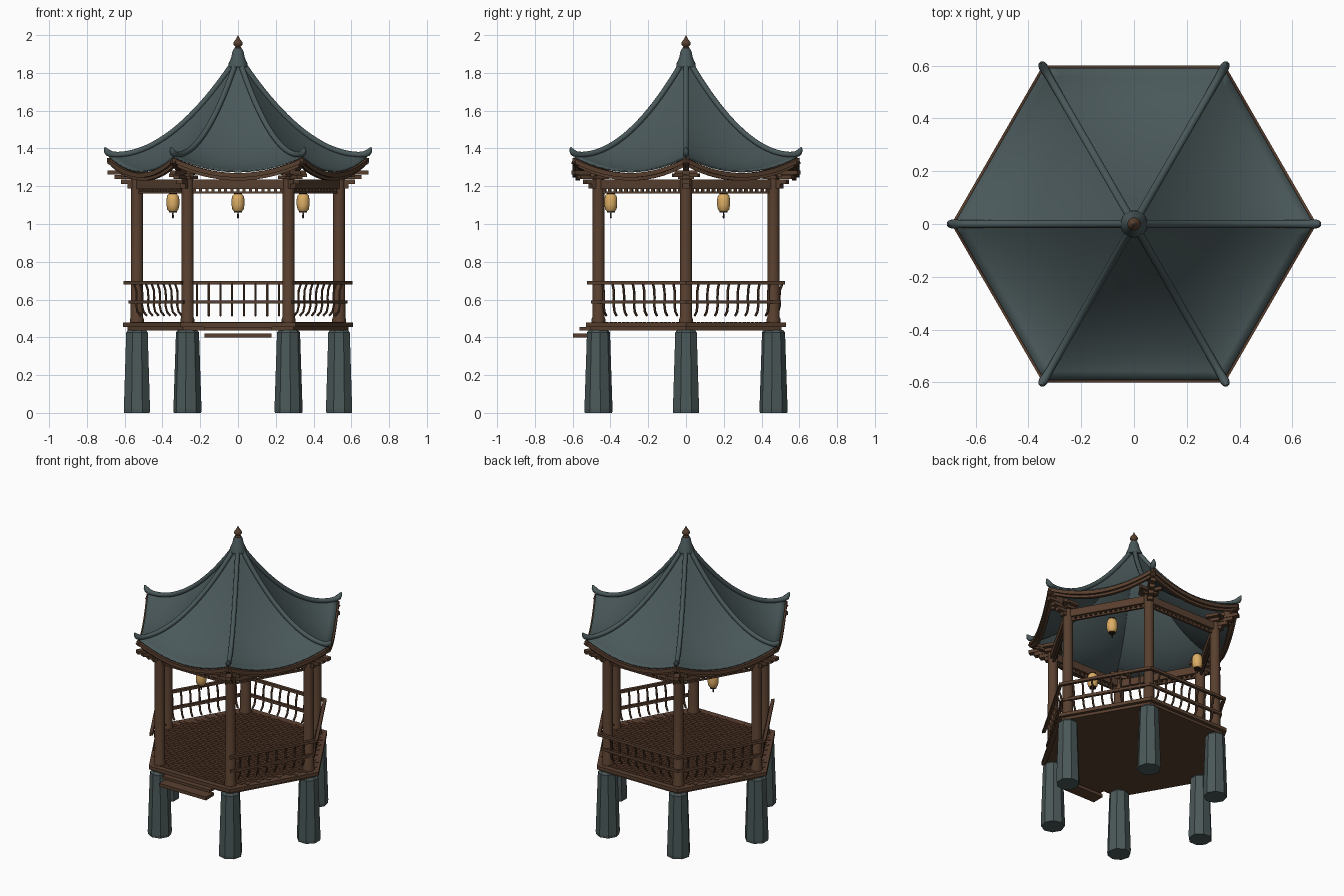
import bpy, bmesh, math
from mathutils import Vector, Matrix

if "Cube" in bpy.data.objects:
    bpy.data.objects.remove(bpy.data.objects["Cube"])

COS30 = math.cos(math.pi / 6)
UP = Vector((0, 0, 1))


def material(name, rgb):
    m = bpy.data.materials.new(name)
    m.use_nodes = True
    m.diffuse_color = (*rgb, 1)
    m.node_tree.nodes["Principled BSDF"].inputs["Base Color"].default_value = (*rgb, 1)
    return m


WOOD = material("brown wood", (0.098, 0.050, 0.028))
DECK = material("deck wood", (0.098, 0.045, 0.024))
TILE = material("slate roof", (0.068, 0.098, 0.102))
STONE = material("grey stone", (0.070, 0.098, 0.098))
PAPER = material("lantern paper", (0.72, 0.42, 0.13))
DARK = material("dark trim", (0.035, 0.020, 0.014))


def finish(name, bm, mat, smooth=True):
    bmesh.ops.recalc_face_normals(bm, faces=bm.faces)
    me = bpy.data.meshes.new(name)
    bm.to_mesh(me)
    bm.free()
    me.materials.append(mat)
    ob = bpy.data.objects.new(name, me)
    bpy.context.collection.objects.link(ob)
    if smooth:
        bpy.ops.object.select_all(action="DESELECT")
        ob.select_set(True)
        bpy.context.view_layer.objects.active = ob
        bpy.ops.object.shade_smooth_by_angle(angle=math.radians(40))
    return ob


def polar(r, deg, z=0):
    a = math.radians(deg)
    return Vector((r * math.cos(a), r * math.sin(a), z))


def box(bm, size, pos, deg=0):
    """Box whose position is given in a frame turned by deg about z."""
    m = Matrix.Rotation(math.radians(deg), 4, "Z") @ Matrix.Translation(pos) @ Matrix.Diagonal((*size, 1))
    bmesh.ops.create_cube(bm, size=1, matrix=m)


def skin(bm, loops, closed=False):
    rows = [[bm.verts.new(p) for p in lp] for lp in loops]
    n = len(rows[0])
    pairs = list(zip(rows, rows[1:])) + ([(rows[-1], rows[0])] if closed else [])
    for a, b in pairs:
        for i in range(n):
            j = (i + 1) % n
            bm.faces.new((a[i], a[j], b[j], b[i]))
    if not closed:
        bm.faces.new(rows[0][::-1])
        bm.faces.new(rows[-1])


def lathe(bm, profile, centre, sides=16, turn=0):
    skin(bm, [[centre + polar(r, turn + 360 * i / sides, z) for i in range(sides)] for r, z in profile])


def ring(bm, pts, w, h, closed=True):
    """Mitred rectangular bar round the hexagon, through the given points."""
    apothem = max(p.xy.length for p in pts) * COS30
    loops = []
    for p in pts:
        out = Vector((p.x, p.y, 0)) / apothem
        loops.append([p + out * u * w / 2 + UP * v * h / 2 for u, v in ((-1, -1), (1, -1), (1, 1), (-1, 1))])
    skin(bm, loops, closed)


def tube(bm, pts, radii, side, n=8):
    loops = []
    for i, p in enumerate(pts):
        t = (pts[min(i + 1, len(pts) - 1)] - pts[max(i - 1, 0)]).normalized()
        v = side.cross(t)
        ang = [2 * math.pi * (k + 0.5) / n for k in range(n)]
        loops.append([p + (side * math.cos(a) + v * math.sin(a)) * radii[i] for a in ang])
    skin(bm, loops)


CORNERS = range(0, 360, 60)
WALLS = range(30, 390, 60)

# Stone piers
bm = bmesh.new()
for d in CORNERS:
    lathe(bm, [(0.073, 0), (0.075, 0.02), (0.062, 0.41), (0.062, 0.425), (0.05, 0.44)], polar(0.535, d), 8, d + 22.5)
finish("stone_piers", bm, STONE, False)

# Platform and steps
bm = bmesh.new()
lathe(bm, [(0.585, 0.437), (0.585, 0.455), (0.61, 0.455), (0.61, 0.478)], Vector(), 6)
finish("platform", bm, WOOD, False)
bm = bmesh.new()
box(bm, (0.36, 0.09, 0.018), (0, -0.518, 0.446))
box(bm, (0.355, 0.085, 0.022), (0, -0.557, 0.409))
finish("front_steps", bm, WOOD, False)

# Staggered deck boards
bm = bmesh.new()
bw, bh = 0.066, 0.022
for row in range(-23, 24):
    for col in range(-9, 10):
        x, y = (col + 0.5 * (row % 2)) * bw, row * bh
        if (abs(x) + bw / 2) + (abs(y) + bh / 2) / math.sqrt(3) < 0.6 and abs(y) < 0.505:
            box(bm, (bw - 0.004, bh - 0.004, 0.005), (x, y, 0.479))
finish("deck_boards", bm, DECK, False)

# Columns
bm = bmesh.new()
for d in CORNERS:
    lathe(bm, [(0.037, 0.475), (0.037, 0.495), (0.033, 0.505), (0.031, 1.28)], polar(0.535, d), 20)
finish("columns", bm, WOOD)

# Railing on five sides, open at the front
bm = bmesh.new()
for r, z, w, h in ((0.594, 0.69, 0.02, 0.018), (0.57, 0.587, 0.018, 0.018)):
    ring(bm, [polar(r, d, z) for d in range(-60, 241, 60)], w, h, False)
finish("railing_bars", bm, WOOD, False)
bm = bmesh.new()
for d in WALLS:
    if d == 270:
        continue
    along = polar(1, d + 90)
    for i in range(8):
        shift = along * (i - 3.5) * 0.062
        path = [(0.468, 0.515), (0.488, 0.535), (0.497, 0.57), (0.494, 0.61), (0.497, 0.65), (0.512, 0.69)]
        tube(bm, [polar(r, d, z) + shift for r, z in path], [0.0065] * 6, along, 6)
finish("railing_spindles", bm, WOOD)

# Lintels with hanging frieze
bm = bmesh.new()
ring(bm, [polar(0.535, d, 1.211) for d in CORNERS], 0.036, 0.05)
ring(bm, [polar(0.535, d, 1.166) for d in CORNERS], 0.014, 0.01)
for d in WALLS:
    for i in range(15):
        box(bm, (0.012, 0.016, 0.02), (0.535 * COS30, (i - 7) * 0.033, 1.178), d)
finish("lintels", bm, WOOD, False)

# Corner brackets and curved corner rafters
bm = bmesh.new()
for d in CORNERS:
    for i in range(4):
        box(bm, (0.07 + 0.035 * i, 0.035, 0.022), (0.55 + 0.0175 * i, 0, 1.2 + 0.024 * i), d)
    box(bm, (0.08, 0.085, 0.02), (0.535, 0, 1.247), d)
    box(bm, (0.08, 0.12, 0.02), (0.535, 0, 1.272), d)
    for turn in (-60, 60):
        m = polar(0.57, d) + polar(0.03, d + turn)
        box(bm, (0.1, 0.022, 0.02), Matrix.Rotation(-math.radians(d + turn), 3, "Z") @ (m + UP * 1.258), d + turn)
    path = [(0.48, 1.275), (0.56, 1.28), (0.63, 1.3), (0.685, 1.335)]
    tube(bm, [polar(r, d, z) for r, z in path], [0.022] * 4, polar(1, d + 90), 4)
finish("corner_brackets", bm, WOOD, False)


# Curved eave beams
def eave(r, z_corner, sag, steps=14):
    pts = []
    for d in CORNERS:
        a, b = polar(r, d, z_corner), polar(r, d + 60, z_corner)
        for i in range(steps):
            s = 2 * i / steps - 1
            pts.append(a.lerp(b, i / steps) - UP * sag * (1 - s * s))
    return pts


bm = bmesh.new()
ring(bm, eave(0.68, 1.338, 0.08), 0.022, 0.024)
ring(bm, eave(0.662, 1.318, 0.077), 0.022, 0.022)
finish("eave_beams", bm, WOOD)


# Roof shell, swept up at the corners
def ridge_z(r):
    return 1.363 + 1.21 * abs(0.64 - r) ** 1.88


bm = bmesh.new()
NT, NS = 18, 14
for d in CORNERS:
    grid = []
    for j in range(NT + 1):
        r = 0.02 + 0.662 * j / NT
        row = []
        for i in range(NS + 1):
            s = 2 * i / NS - 1
            p = polar(r, d).lerp(polar(r, d + 60), i / NS)
            p.z = ridge_z(r) - 0.005 - 0.08 * (r / 0.682) ** 2 * (1 - s * s)
            row.append(bm.verts.new(p))
        grid.append(row)
    for j in range(NT):
        for i in range(NS):
            bm.faces.new((grid[j][i], grid[j + 1][i], grid[j + 1][i + 1], grid[j][i + 1]))
bmesh.ops.remove_doubles(bm, verts=bm.verts, dist=0.0005)
roof = finish("roof_shell", bm, TILE)
solid = roof.modifiers.new("thickness", "SOLIDIFY")
solid.thickness = 0.008

# Hip ridges with upturned tips
bm = bmesh.new()
for d in CORNERS:
    rs = [0.03 + 0.64 * i / 20 for i in range(21)]
    pts = [polar(r, d, ridge_z(r) + 0.004) for r in rs]
    pts += [polar(0.688, d, 1.377), polar(0.698, d, 1.389), polar(0.706, d, 1.406)]
    tube(bm, pts, [0.015] * 20 + [0.017, 0.018, 0.014, 0.004], polar(1, d + 90), 10)
finish("hip_ridges", bm, TILE)

# Roof cap and finial
bm = bmesh.new()
lathe(bm, [(0.052, 1.83), (0.05, 1.85), (0.036, 1.88), (0.03, 1.91), (0.022, 1.928)], Vector(), 20)
finish("roof_cap", bm, TILE)
bm = bmesh.new()
lathe(bm, [(0.018, 1.92), (0.019, 1.932), (0.013, 1.938), (0.024, 1.95), (0.025, 1.958),
           (0.018, 1.97), (0.008, 1.983), (0.001, 2.0)], Vector(), 20)
finish("finial", bm, WOOD)

# Three hanging lanterns
body, trim = bmesh.new(), bmesh.new()
for d in (30, 150, 270):
    c = polar(0.398, d)
    lathe(body, [(0.02, 1.066), (0.03, 1.078), (0.034, 1.1), (0.034, 1.13), (0.03, 1.15), (0.02, 1.16)], c)
    lathe(trim, [(0.021, 1.06), (0.021, 1.068)], c)
    lathe(trim, [(0.021, 1.158), (0.021, 1.166)], c)
    lathe(trim, [(0.002, 1.03), (0.006, 1.035), (0.003, 1.062)], c, 6)
finish("lantern_bodies", body, PAPER)
finish("lantern_trims", trim, DARK)
